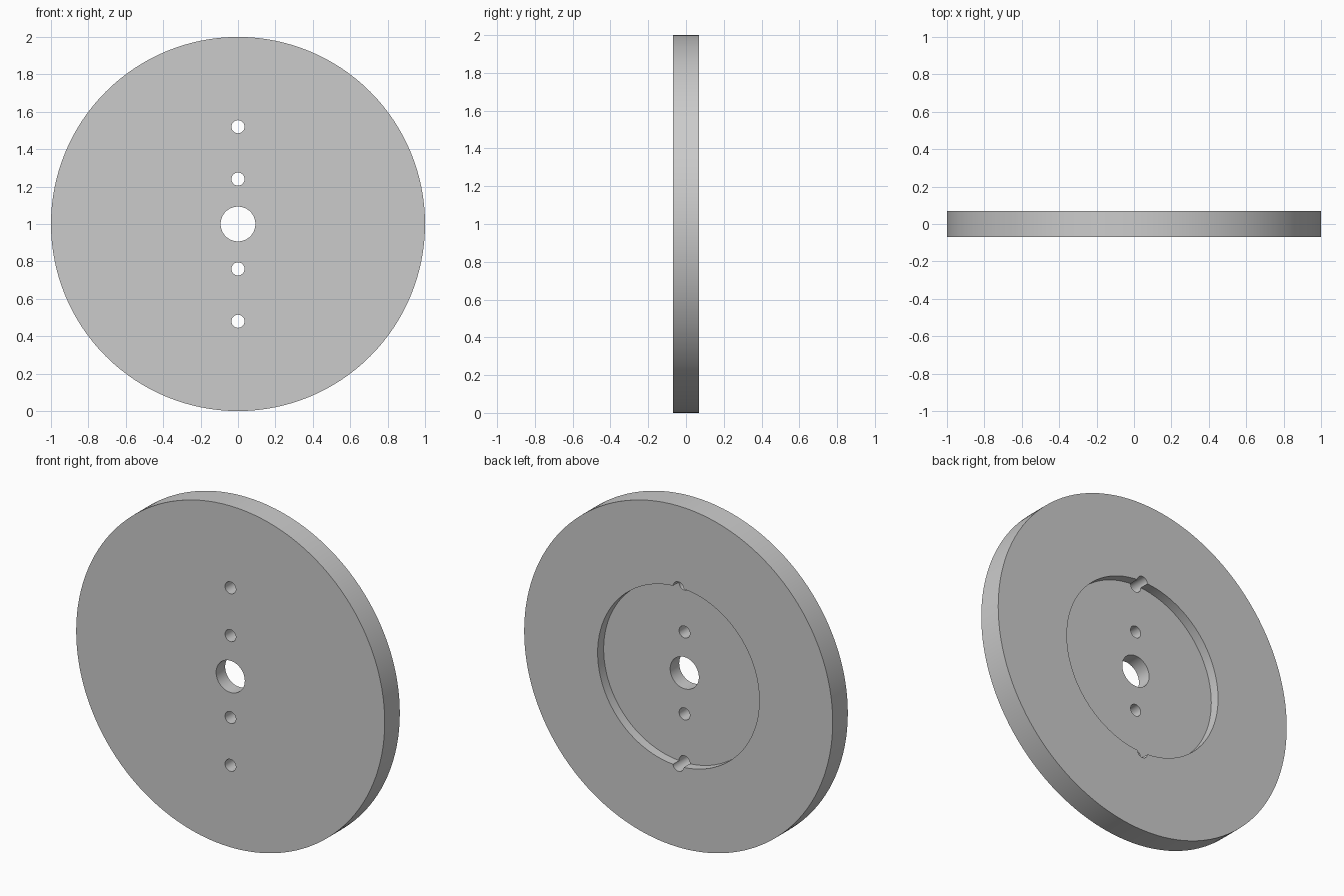
import bpy
import math

cube = bpy.data.objects.get("Cube")
if cube:
    bpy.data.objects.remove(cube, do_unlink=True)

RADIUS, HALF = 1.0, 0.07
RECESS_R, RECESS_DEPTH = 0.524, 0.056

grey = bpy.data.materials.new("plain_grey")
grey.use_nodes = True
colour = (0.6, 0.6, 0.6, 1)
grey.diffuse_color = colour
grey.node_tree.nodes["Principled BSDF"].inputs["Base Color"].default_value = colour


def cylinder(name, radius, y0, y1, z, sides):
    """Cylinder along the y axis from y0 to y1."""
    bpy.ops.mesh.primitive_cylinder_add(
        vertices=sides, radius=radius, depth=y1 - y0,
        location=(0, (y0 + y1) / 2, z), rotation=(math.pi / 2, 0, 0))
    obj = bpy.context.object
    obj.name = name
    obj.data.materials.append(grey)
    return obj


def cut(target, cutter):
    """Subtract the cutter from the target and discard it."""
    cutter.hide_render = True
    bpy.context.view_layer.objects.active = target
    mod = target.modifiers.new(cutter.name, "BOOLEAN")
    mod.operation = "DIFFERENCE"
    mod.solver = "EXACT"
    mod.object = cutter
    bpy.ops.object.modifier_apply(modifier=mod.name)
    bpy.data.objects.remove(cutter, do_unlink=True)


# Round plate
disc = cylinder("disc", RADIUS, -HALF, HALF, RADIUS, 128)

# Shallow round pocket in the back
cut(disc, cylinder("recess", RECESS_R, HALF - RECESS_DEPTH, HALF + 0.1, RADIUS, 96))

# Centre bore, and two pairs of pin holes; the outer pair notches the pocket wall
cut(disc, cylinder("bore", 0.093, -0.2, 0.2, RADIUS, 64))
for offset in (0.24, 0.52):
    for side in (-1, 1):
        cut(disc, cylinder("pin_hole", 0.035, -0.2, 0.2, RADIUS + side * offset, 32))

# Smooth walls with crisp edges
bpy.ops.object.select_all(action="DESELECT")
disc.select_set(True)
bpy.context.view_layer.objects.active = disc
bpy.ops.object.shade_smooth_by_angle(angle=math.radians(30))
